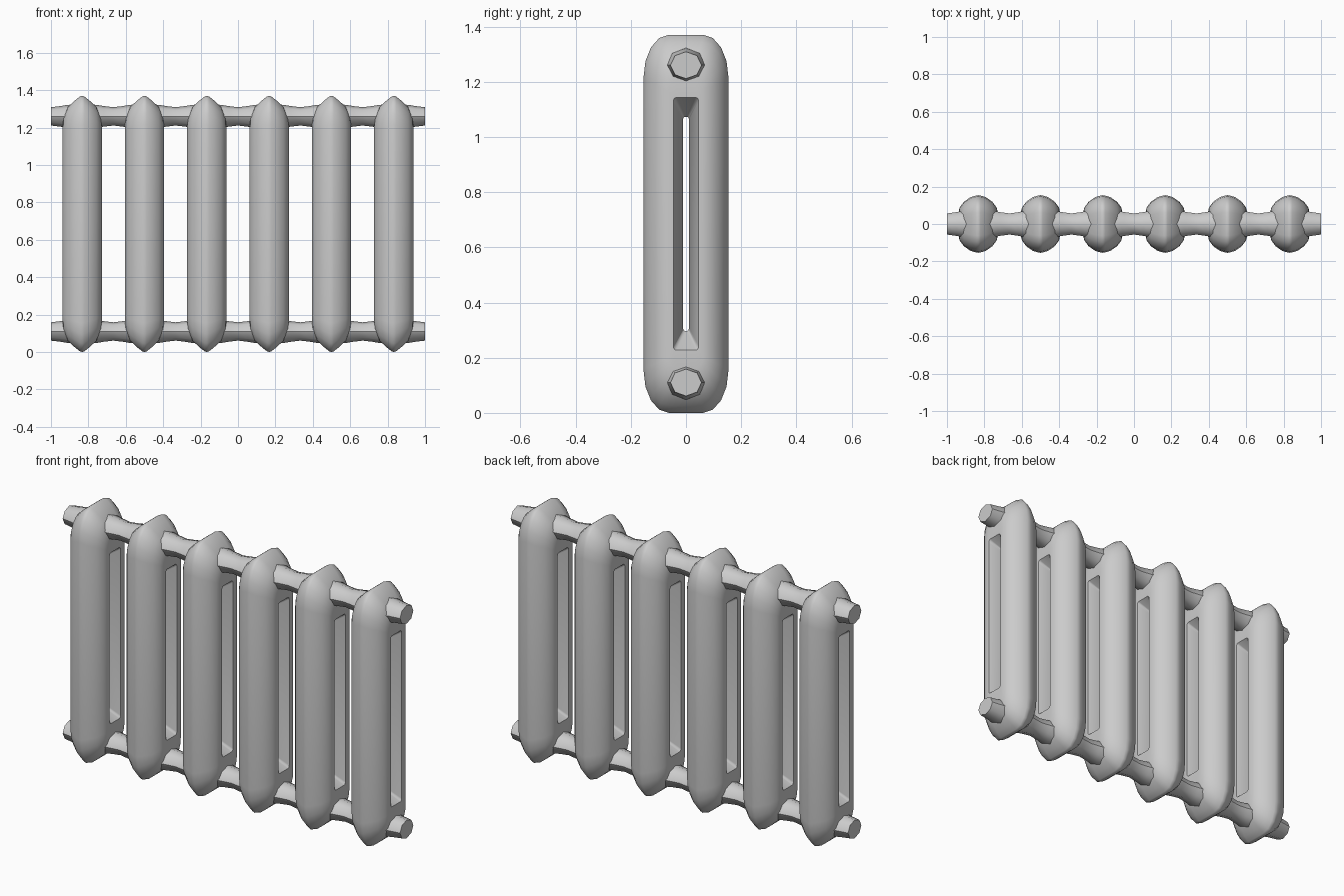
import bpy, bmesh, math

cube = bpy.data.objects.get("Cube")
if cube:
    bpy.data.objects.remove(cube, do_unlink=True)

HEIGHT = 1.37
PITCH = 1 / 3
CENTRES = [(i - 2.5) * PITCH for i in range(6)]

paint = bpy.data.materials.new("grey_paint")
paint.use_nodes = True
GREY = (0.6, 0.6, 0.6, 1)
paint.diffuse_color = GREY
paint.node_tree.nodes["Principled BSDF"].inputs["Base Color"].default_value = GREY


def loft(name, loops, closed=False):
    """Skin a list of equal-length point loops, capping them unless closed."""
    bm = bmesh.new()
    rings = [[bm.verts.new(p) for p in loop] for loop in loops]
    n = len(rings[0])
    pairs = list(zip(rings, rings[1:]))
    if closed:
        pairs.append((rings[-1], rings[0]))
    else:
        bm.faces.new(rings[0])
        bm.faces.new(rings[-1])
    for a, b in pairs:
        for i in range(n):
            j = (i + 1) % n
            bm.faces.new((a[i], a[j], b[j], b[i]))
    bmesh.ops.recalc_face_normals(bm, faces=bm.faces)
    mesh = bpy.data.meshes.new(name)
    bm.to_mesh(mesh)
    bm.free()
    mesh.materials.append(paint)
    obj = bpy.data.objects.new(name, mesh)
    bpy.context.collection.objects.link(obj)
    bpy.ops.object.select_all(action="DESELECT")
    obj.select_set(True)
    bpy.context.view_layer.objects.active = obj
    bpy.ops.object.shade_smooth_by_angle(angle=math.radians(50))
    return obj


def outline(x, half_y, inset, ry, rz, steps=4):
    """Upright rounded rectangle in the YZ plane at the given x."""
    half_z = HEIGHT / 2 - inset
    points = []
    for quarter, (sy, sz) in enumerate([(1, 1), (-1, 1), (-1, -1), (1, -1)]):
        for k in range(steps + 1):
            a = (quarter + k / steps) * math.pi / 2
            points.append((x, sy * (half_y - ry) + ry * math.cos(a),
                           HEIGHT / 2 + sz * (half_z - rz) + rz * math.sin(a)))
    return points


# Section shape, outer ridge to slot: x, half depth, end inset, corner radii
SHELL = [
    (0.000, 0.154, 0.000, 0.092, 0.155),
    (0.012, 0.152, 0.004, 0.091, 0.153),
    (0.040, 0.144, 0.026, 0.086, 0.140),
    (0.076, 0.119, 0.060, 0.072, 0.115),
    (0.099, 0.088, 0.110, 0.050, 0.080),
    (0.105, 0.062, 0.160, 0.030, 0.045),
    (0.105, 0.046, 0.227, 0.012, 0.014),
    (0.000, 0.011, 0.297, 0.008, 0.012),
]
LEFT = [(-x, *rest) for x, *rest in SHELL[-2:0:-1]]

# Six hollow sections
section = loft("section_1", [outline(*s) for s in SHELL + LEFT], closed=True)
section.location.x = CENTRES[0]
for i, cx in enumerate(CENTRES[1:], 2):
    copy = section.copy()
    copy.name = f"section_{i}"
    copy.location.x = cx
    bpy.context.collection.objects.link(copy)

# Connecting pipes, flaring where they meet each section
FLARE = [(-PITCH / 2, 0.94), (-0.115, 1.06), (-0.085, 1.16), (-0.055, 1.22),
         (0.055, 1.22), (0.085, 1.16), (0.115, 1.06)]
stations = [(cx + dx, s) for cx in CENTRES for dx, s in FLARE] + [(1.0, 0.94)]
for name, z in (("upper_pipe", 1.26), ("lower_pipe", HEIGHT - 1.26)):
    loops = []
    for x, s in stations:
        angles = [k * math.pi / 4 for k in range(8)]
        loops.append([(x, 0.06 * s * math.cos(a), z + 0.052 * s * math.sin(a))
                      for a in angles])
    loft(name, loops)
